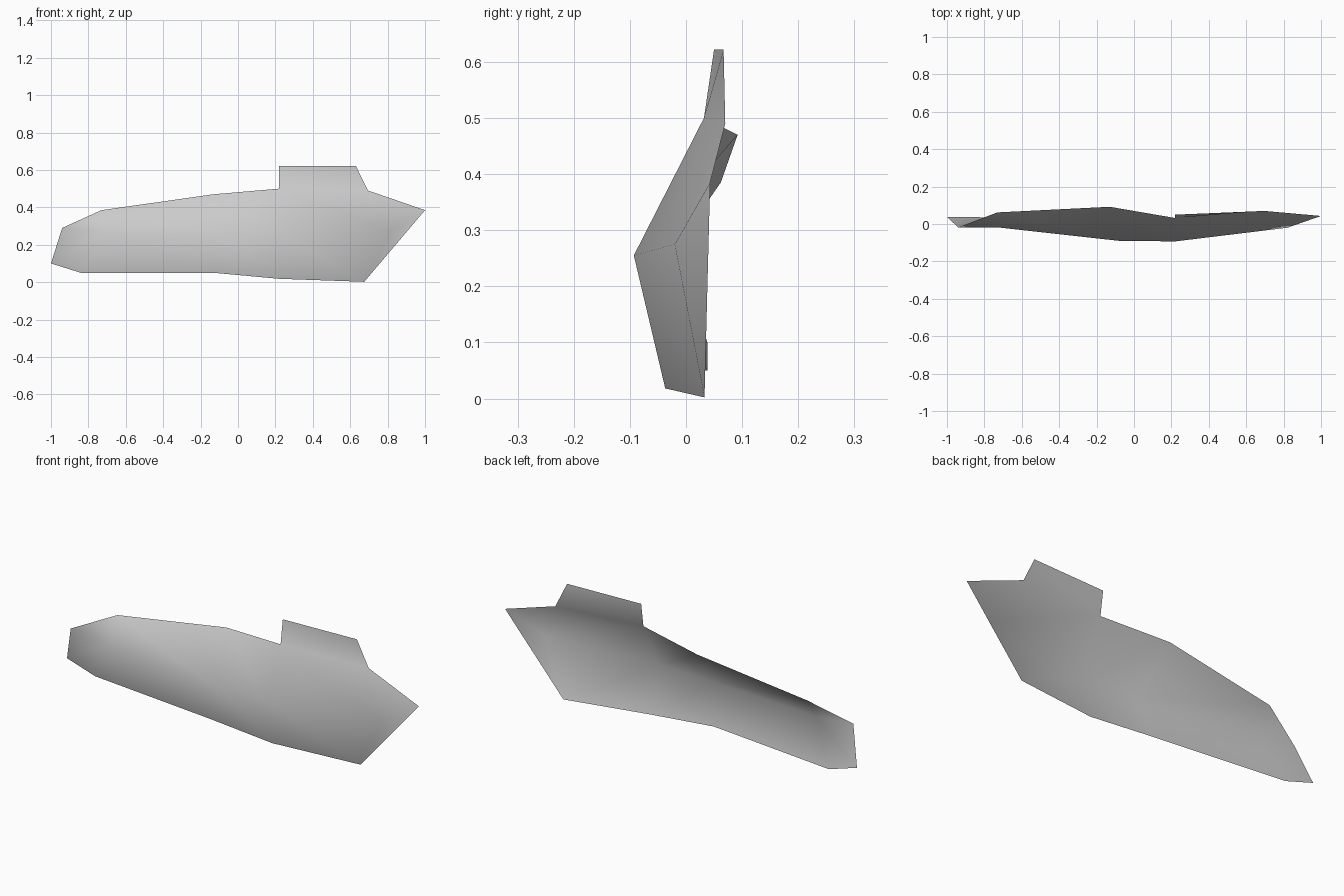
import bpy, bmesh

cube = bpy.data.objects.get("Cube")
if cube:
    bpy.data.objects.remove(cube, do_unlink=True)

# Single flat colour
grey = bpy.data.materials.new("panel_grey")
grey.use_nodes = True
colour = (0.6, 0.6, 0.6, 1)
grey.diffuse_color = colour
grey.node_tree.nodes["Principled BSDF"].inputs["Base Color"].default_value = colour

# Stations along the panel: top edge, ridge, bottom edge
stations = [
    ((-0.73, 0.062, 0.385), (-0.73, -0.018, 0.27), (-0.84, 0.038, 0.05)),
    ((-0.13, 0.092, 0.47), (-0.08, -0.09, 0.25), (-0.13, -0.04, 0.05)),
    ((0.22, 0.032, 0.5), (0.22, -0.093, 0.255), (0.22, -0.037, 0.018)),
    ((0.695, 0.07, 0.49), (0.82, -0.02, 0.275), (0.675, 0.033, 0.002)),
]

bm = bmesh.new()
rows = [[bm.verts.new(p) for p in s] for s in stations]


def face(*verts):
    bm.faces.new(verts)


# Main panel, two bands between neighbouring stations
for a, b in zip(rows, rows[1:]):
    for i in range(2):
        face(a[i], a[i + 1], b[i + 1], b[i])

# Blunt left-hand end
first = rows[0]
end_top = bm.verts.new((-0.94, -0.018, 0.29))
end_low = bm.verts.new((-1.0, 0.038, 0.10))
face(end_top, first[1], first[0])
face(end_top, end_low, first[1])
face(end_low, first[2], first[1])

# Pointed right-hand end
last = rows[-1]
tip = bm.verts.new((1.0, 0.043, 0.385))
for i in range(2):
    face(last[i], last[i + 1], tip)

# Upright tab on the top edge
tab_in = bm.verts.new((0.22, 0.05, 0.622))
tab_out = bm.verts.new((0.63, 0.067, 0.622))
face(rows[2][0], tab_out, tab_in)
face(rows[2][0], last[0], tab_out)

for f in bm.faces:
    f.smooth = True
mesh = bpy.data.meshes.new("curved_panel")
bm.to_mesh(mesh)
bm.free()
mesh.materials.append(grey)
panel = bpy.data.objects.new("curved_panel", mesh)
bpy.context.collection.objects.link(panel)
